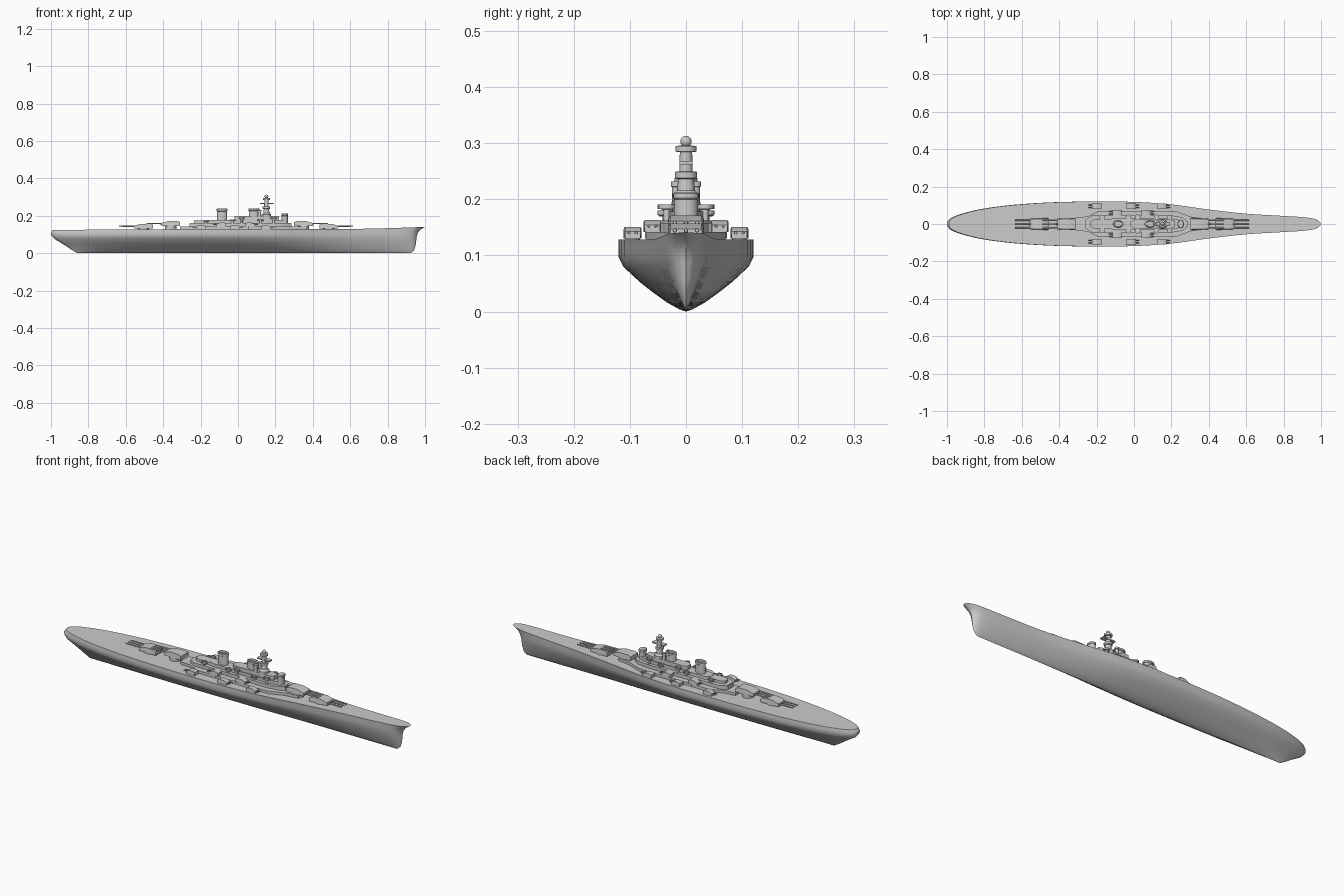
import bpy, bmesh, math
from mathutils import Vector, Matrix

if "Cube" in bpy.data.objects:
    bpy.data.objects.remove(bpy.data.objects["Cube"])


def finish(name, bm, angle=35):
    bmesh.ops.remove_doubles(bm, verts=bm.verts, dist=1e-6)
    bmesh.ops.recalc_face_normals(bm, faces=bm.faces)
    me = bpy.data.meshes.new(name)
    bm.to_mesh(me)
    bm.free()
    ob = bpy.data.objects.new(name, me)
    bpy.context.collection.objects.link(ob)
    bpy.ops.object.select_all(action='DESELECT')
    bpy.context.view_layer.objects.active = ob
    ob.select_set(True)
    bpy.ops.object.shade_smooth_by_angle(angle=math.radians(angle))
    return ob


def extrude(bm, pts, vec):
    f = bm.faces.new([bm.verts.new(p) for p in pts])
    r = bmesh.ops.extrude_face_region(bm, geom=[f])
    bmesh.ops.translate(bm, vec=vec, verts=[v for v in r['geom'] if isinstance(v, bmesh.types.BMVert)])
    # restore the starting cap if the extrusion removed it
    if not f.is_valid:
        bmesh.ops.holes_fill(bm, edges=[e for e in bm.edges if e.is_boundary])


def deckhouse(name, half, z0, z1):
    """Prism from a half outline mirrored over the centreline."""
    bm = bmesh.new()
    pts = half + [(x, -y) for x, y in reversed(half)]
    extrude(bm, [(x, y, z0) for x, y in pts], (0, 0, z1 - z0))
    return finish(name, bm)


def lathe(name, x, y, prof, sx=1, sy=1, n=20):
    """Stack of rings (radius, z), optionally oval."""
    bm = bmesh.new()
    rings = [[bm.verts.new((x + sx * r * math.cos(2 * math.pi * i / n),
                            y + sy * r * math.sin(2 * math.pi * i / n), z)) for i in range(n)]
             for r, z in prof]
    for a, b in zip(rings, rings[1:]):
        for i in range(n):
            bm.faces.new((a[i], a[(i + 1) % n], b[(i + 1) % n], b[i]))
    bm.faces.new(rings[0])
    bm.faces.new(rings[-1])
    return finish(name, bm)


def turret(name, x, y, z, d, l, w, h, barrels, blen, br):
    """Gunhouse with sloped face and barrels, pointing along d * x."""
    bm = bmesh.new()
    prof = [(-.5, 0), (-.5, .8), (-.35, 1), (.15, 1), (.5, .6), (.5, 0)]
    extrude(bm, [(l * a, -w, h * b) for a, b in prof], (0, 2 * w, 0))
    for v in bm.verts:  # narrower roof and rear corners
        if v.co.z > h * .9:
            v.co.y *= .86
        if v.co.x > l * .4:
            v.co.y *= .88
    for i in range(barrels):
        by = (i - (barrels - 1) / 2) * w * (.62 if barrels == 3 else .8)
        bmesh.ops.create_cone(bm, cap_ends=True, segments=10, radius1=br * 1.3, radius2=br, depth=blen,
                              matrix=Matrix.Translation((l * .45 + blen / 2, by, h * .5))
                              @ Matrix.Rotation(math.pi / 2, 4, 'Y'))
    bmesh.ops.transform(bm, matrix=Matrix.Translation((x, y, z)) @ Matrix.Rotation(0 if d > 0 else math.pi, 4, 'Z'),
                        verts=bm.verts)
    return finish(name, bm)


def curve(pts, x):
    """Smooth interpolation through (x, value) points."""
    for i in range(len(pts) - 1):
        if x <= pts[i + 1][0]:
            break

    def slope(k):
        a, b = pts[max(k - 1, 0)], pts[min(k + 1, len(pts) - 1)]
        return (b[1] - a[1]) / (b[0] - a[0])
    (x0, y0), (x1, y1) = pts[i], pts[i + 1]
    h = x1 - x0
    t = (x - x0) / h
    return ((2 * t**3 - 3 * t**2 + 1) * y0 + (t**3 - 2 * t**2 + t) * h * slope(i)
            + (3 * t**2 - 2 * t**3) * y1 + (t**3 - t**2) * h * slope(i + 1))


# Hull: deck plan, then waterlines (height, width fraction, stern x, bow x)
PLAN = [(-1, 0), (-.995, .018), (-.97, .036), (-.93, .052), (-.85, .073), (-.75, .09), (-.6, .106),
        (-.4, .117), (-.2, .12), (0, .118), (.2, .104), (.4, .077), (.6, .055), (.8, .043),
        (.92, .035), (.97, .026), (.992, .013), (1, 0)]
LEVELS = [(0, 0, -.86, .92), (.004, .1, -.865, .93), (.016, .28, -.885, .942), (.035, .5, -.913, .949),
          (.053, .69, -.94, .952), (.08, .93, -.983, .955), (.097, 1, -.998, .961),
          (.113, 1, -1, .974), (.128, 1, -.99, 1)]
xs = []
for (a, _), (b, _) in zip(PLAN, PLAN[1:]):
    xs += [a, a + (b - a) / 3, a + (b - a) * 2 / 3]
xs.append(1)
bm = bmesh.new()
rows = []
for x in xs:
    w = max(0, curve(PLAN, x))
    sheer = 1 + .1 * max(0, (x - .4) / .6) ** 2 - .03 * max(0, (-x - .4) / .6)
    half = [(s + (x + 1) / 2 * (b - s), w * f, z * sheer) for z, f, s, b in LEVELS]
    rows.append([bm.verts.new((p[0], -p[1], p[2])) for p in reversed(half)] + [bm.verts.new(p) for p in half])
for a, b in zip(rows, rows[1:]):
    for i in range(len(a)):
        j = (i + 1) % len(a)
        bm.faces.new((a[i], a[j], b[j], b[i]))
bmesh.ops.dissolve_degenerate(bm, dist=1e-6, edges=bm.edges)
finish("hull", bm, 40)

# Stepped deckhouses
deckhouse("lower_deckhouse", [(-.31, .035), (-.25, .04), (-.19, .07), (.22, .07), (.3, .04), (.37, .03)], .12, .142)
deckhouse("middle_deckhouse", [(-.26, .022), (-.23, .04), (.2, .042), (.26, .032), (.285, .015)], .14, .158)
deckhouse("middle_deck_rim", [(-.255, .026), (-.225, .045), (.2, .046), (.26, .036), (.28, .02)], .157, .162)
deckhouse("upper_deckhouse", [(-.15, .015), (-.13, .028), (.2, .03), (.25, .02)], .16, .178)
deckhouse("bridge_deck", [(-.02, .012), (0, .024), (.19, .024), (.22, .015)], .176, .198)
deckhouse("aft_house", [(-.235, .014), (-.215, .024), (-.14, .024)], .16, .176)

# Funnels with cap rims
for n, x, top in (("aft_funnel", -.085, .238), ("forward_funnel", .085, .24)):
    lathe(n, x, 0, [(.024, .165), (.023, top - .014), (.026, top - .012), (.026, top - .003),
                    (.022, top), (.019, top), (.018, top - .01)], 1.15, .8)

# Tower mast with platforms and ball top
lathe("tower_mast", .152, 0, [(.026, .175), (.025, .208), (.016, .216), (.014, .236), (.02, .238), (.02, .249),
                              (.012, .25), (.011, .284), (.019, .285), (.019, .295), (.007, .296)])
lathe("mast_ball", .152, 0, [(max(.0005, .01 * math.sin(a * math.pi / 8)), .303 - .01 * math.cos(a * math.pi / 8))
                             for a in range(9)])
deckhouse("mast_arm", [(.118, .004), (.118, .012), (.19, .012), (.19, .004)], .262, .268)

# Conning tower ahead of the bridge
lathe("conning_tower", .25, 0, [(.021, .14), (.021, .2), (.023, .202), (.023, .21), (.019, .213)], .8, 1)

# Main turrets on barbettes, barrels outward fore and aft
for n, x, z, d in (("aft_low", -.505, .132, -1), ("aft_high", -.36, .146, -1),
                   ("fore_high", .35, .146, 1), ("fore_low", .485, .132, 1)):
    lathe("barbette_" + n, x, 0, [(.03, .115), (.03, z + .002)])
    turret("turret_" + n, x, 0, z, d, .1, .032, .025, 3, .085, .0032)

# Secondary mounts and gun tubs, both sides
for side, s in (("left", 1), ("right", -1)):
    for k, (x, y, z) in enumerate(((-.2, .095, .13), (-.015, .095, .13), (.15, .095, .13),
                                   (-.09, .06, .142), (.065, .06, .142))):
        lathe(f"mount_base_{side}_{k}", x, s * y, [(.013, z - .012), (.013, z + .002)], n=12)
        turret(f"mount_{side}_{k}", x, s * y, z, 1 if x > -.05 else -1, .05, .016, .021, 2, .02, .0022)
    for k, (x, y, z) in enumerate(((-.17, .034, .172), (-.03, .036, .174), (.02, .036, .185),
                                   (.12, .036, .174), (.19, .034, .185))):
        lathe(f"gun_tub_{side}_{k}", x, s * y,
              [(.006, .158), (.006, z - .003), (.015, z - .002), (.015, z + .006), (.012, z + .006), (.012, z + .001)], n=12)
    lathe(f"director_{side}", .115, s * .017, [(.008, .195), (.008, .222), (.01, .223), (.01, .232)], n=12)
